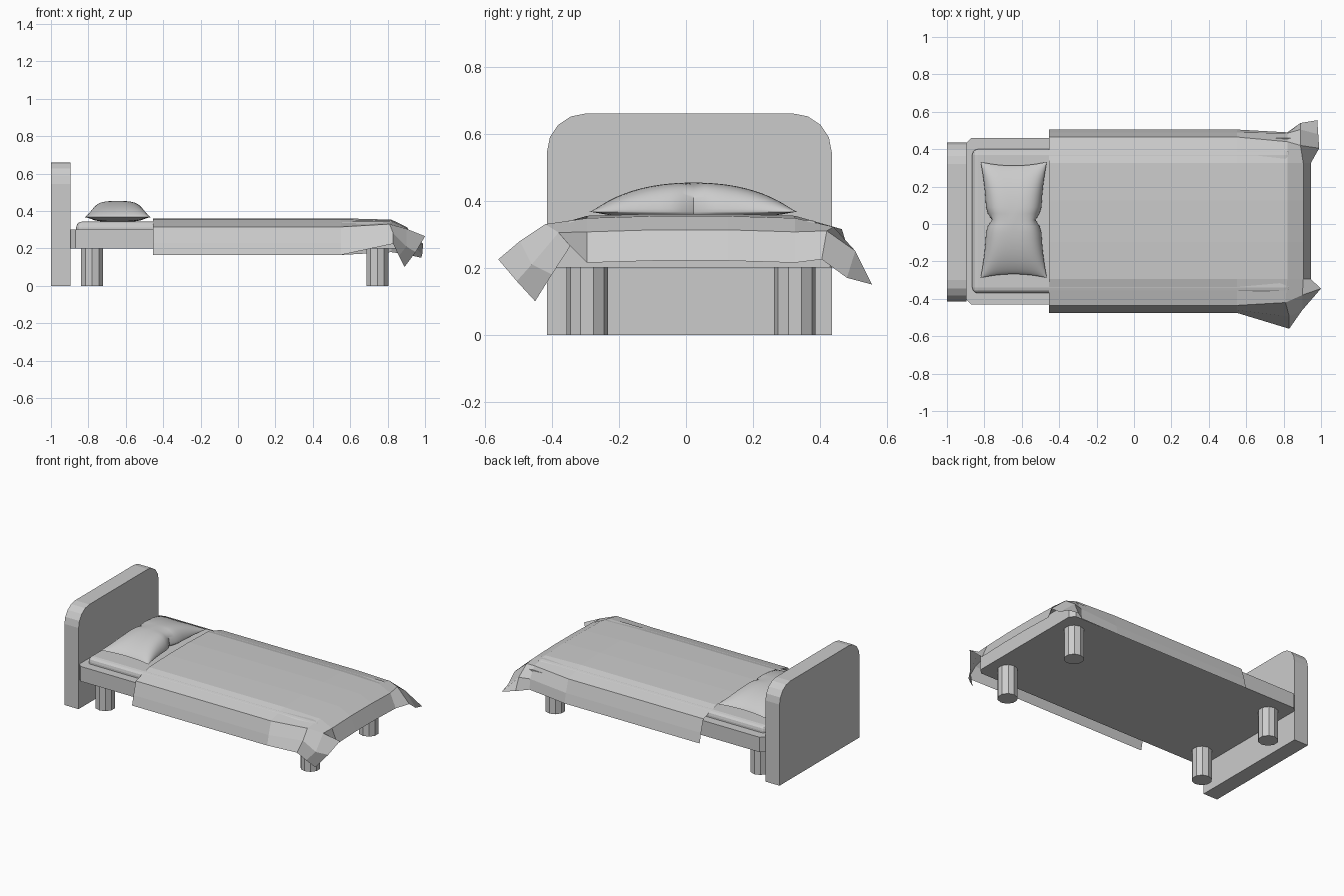
import bpy, bmesh, math

if "Cube" in bpy.data.objects:
    bpy.data.objects.remove(bpy.data.objects["Cube"])

YC = 0.015  # lengthwise centre line of the bed


def mesh_object(name, verts, faces):
    me = bpy.data.meshes.new(name)
    me.from_pydata(verts, [], faces)
    bm = bmesh.new()
    bm.from_mesh(me)
    bmesh.ops.remove_doubles(bm, verts=bm.verts, dist=1e-5)
    bmesh.ops.recalc_face_normals(bm, faces=bm.faces)
    bm.to_mesh(me)
    bm.free()
    ob = bpy.data.objects.new(name, me)
    bpy.context.collection.objects.link(ob)
    return ob


def box(name, lo, hi, bevel, segments=1, vertical_only=False):
    bm = bmesh.new()
    bmesh.ops.create_cube(bm, size=1)
    for v in bm.verts:
        v.co = [(a + b) / 2 + c * (b - a) for a, b, c in zip(lo, hi, v.co)]
    edges = [e for e in bm.edges if not vertical_only
             or abs(e.verts[0].co.z - e.verts[1].co.z) > 1e-4]
    bmesh.ops.bevel(bm, geom=edges, offset=bevel, segments=segments,
                    profile=0.5, affect='EDGES')
    me = bpy.data.meshes.new(name)
    bm.to_mesh(me)
    bm.free()
    ob = bpy.data.objects.new(name, me)
    bpy.context.collection.objects.link(ob)
    return ob


def grid_faces(rows, cols, start=0):
    return [(start + i * cols + j, start + i * cols + j + 1,
             start + (i + 1) * cols + j + 1, start + (i + 1) * cols + j)
            for i in range(rows - 1) for j in range(cols - 1)]


# Headboard: rounded profile extruded along x
half, top, r = 0.425, 0.66, 0.115
arc = [(half - r + r * math.cos(a), top - r + r * math.sin(a))
       for a in (k * math.pi / 8 for k in range(5))]
profile = [(half, 0)] + arc + [(-y, z) for y, z in reversed(arc)] + [(-half, 0)]
n = len(profile)
verts = [(x, y + 0.01, z) for x in (-1.0, -0.895) for y, z in profile]
faces = [tuple(range(n)), tuple(range(n, 2 * n))]
faces += [(i, (i + 1) % n, n + (i + 1) % n, n + i) for i in range(n)]
mesh_object("headboard", verts, faces)

# Frame and mattress
box("bed_frame", (-0.9, -0.43, 0.2), (0.87, 0.46, 0.3), 0.03, vertical_only=True)
box("mattress", (-0.865, -0.37, 0.27), (0.84, 0.4, 0.343), 0.03, 3)

# Legs
for xname, x in (("head", -0.78), ("foot", 0.745)):
    for yname, y in (("front", YC - 0.31), ("back", YC + 0.31)):
        bpy.ops.mesh.primitive_cylinder_add(vertices=10, radius=0.062, depth=0.2,
                                            location=(x, y, 0.1))
        bpy.context.object.name = f"{xname}_{yname}_leg"

# Pillow: two bulged sheets with pinched sides
N = 28
pv, pf = [], []
for side in (1, -1):
    start = len(pv)
    for i in range(N + 1):
        for j in range(N + 1):
            u, v = 2 * i / N - 1, 2 * j / N - 1
            u, v = math.sin(u * math.pi / 2), math.sin(v * math.pi / 2)
            pinch = 0.03 * (1 - v * v) + 0.03 * math.exp(-(v / 0.1) ** 2) * abs(u) ** 3
            x = -0.643 + u * (0.177 - pinch)
            y = 0.022 + v * (0.31 - 0.02 * (1 - u * u))
            bulge = max(0, 1 - u ** 4) ** 0.6 * max(0, 1 - abs(v) ** 2.2) ** 0.75
            crease = 1 - 0.15 * math.exp(-(v / 0.08) ** 2) * abs(u)
            z = 0.367 + (0.087 * bulge * crease if side > 0 else -0.025 * bulge)
            pv.append((x, y, z))
    pf += grid_faces(N + 1, N + 1, start)
pillow = mesh_object("pillow", pv, pf)
bpy.ops.object.select_all(action='DESELECT')
pillow.select_set(True)
bpy.context.view_layer.objects.active = pillow
bpy.ops.object.shade_smooth_by_angle(angle=math.radians(40))

# Blanket: draped sheet with flared foot corners
half_section = [(0.49, 0.165), (0.475, 0.23), (0.45, 0.315), (0.31, 0.355), (0.11, 0.361)]
section = [(-y, z) for y, z in half_section] + list(reversed(half_section))
rows = [(-0.455, 0), (0.1, 0), (0.55, 0), (0.82, 0.007), (0.905, 0.048), (0.945, 0.14)]
bv = [[x, YC + y, z - drop * (abs(y) < 0.4)] for x, drop in rows for y, z in section]
C = len(section)
corners = {
    (3, 0): (0.83, -0.56, 0.225), (3, 1): (0.83, -0.495, 0.28), (3, 2): (0.81, -0.42, 0.33),
    (4, 0): (0.86, -0.505, 0.16), (4, 1): (0.90, -0.46, 0.21), (4, 2): (0.90, -0.38, 0.305),
    (5, 0): (0.89, -0.45, 0.10), (5, 1): (0.95, -0.40, 0.18), (5, 2): (1.0, -0.345, 0.265),
    (3, 9): (0.82, 0.49, 0.18), (3, 8): (0.82, 0.485, 0.25), (3, 7): (0.82, 0.44, 0.322),
    (4, 9): (0.89, 0.54, 0.17), (4, 8): (0.89, 0.505, 0.25), (4, 7): (0.89, 0.42, 0.31),
    (5, 9): (0.98, 0.555, 0.15), (5, 8): (0.985, 0.48, 0.17), (5, 7): (0.99, 0.405, 0.225),
}
for (i, j), co in corners.items():
    bv[i * C + j] = co
mesh_object("blanket", bv, grid_faces(len(rows), C))
